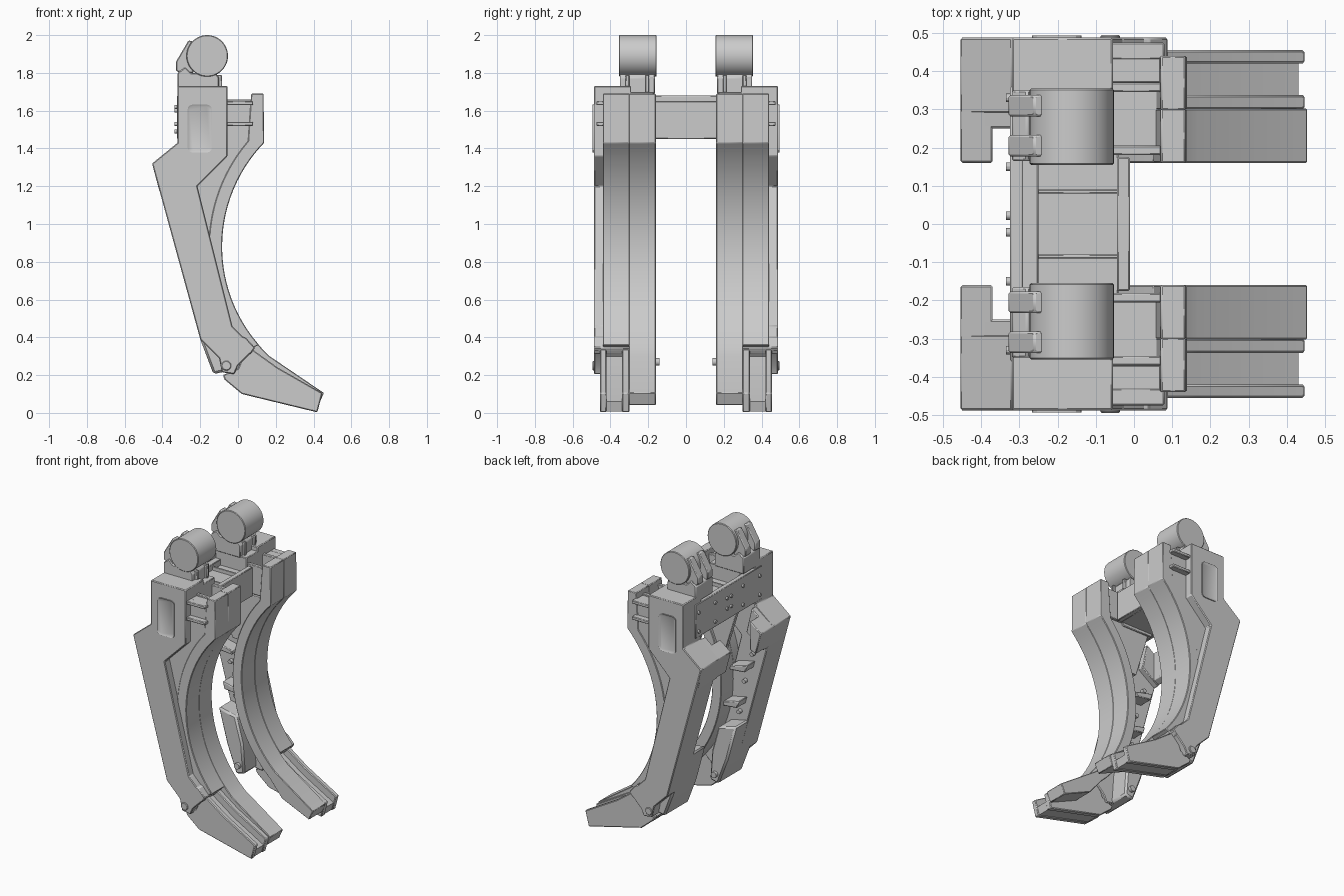
import bpy, bmesh, math
from mathutils import Matrix, Vector

if "Cube" in bpy.data.objects:
    bpy.data.objects.remove(bpy.data.objects["Cube"])


def finish(name, bm, bevel, mirror):
    bmesh.ops.recalc_face_normals(bm, faces=bm.faces)
    me = bpy.data.meshes.new(name)
    bm.to_mesh(me)
    bm.free()
    ob = bpy.data.objects.new(name, me)
    bpy.context.collection.objects.link(ob)
    bpy.ops.object.select_all(action='DESELECT')
    ob.select_set(True)
    bpy.context.view_layer.objects.active = ob
    bpy.ops.object.shade_smooth_by_angle(angle=math.radians(28))
    if bevel:
        b = ob.modifiers.new("bevel", 'BEVEL')
        b.width, b.segments, b.limit_method = bevel, 1, 'ANGLE'
        b.angle_limit = math.radians(30)
    if mirror:
        m = ob.modifiers.new("mirror", 'MIRROR')
        m.use_axis = (False, True, False)
        m.use_clip = False
        m.use_mirror_merge = False
    return ob


def prism(name, pts, y0, y1, bevel=0.005, mirror=True, inset=None):
    """Extrude an x-z outline from y0 to y1, mirrored to the other arm."""
    bm = bmesh.new()
    face = bm.faces.new([bm.verts.new((x, y0, z)) for x, z in pts])
    r = bmesh.ops.extrude_face_region(bm, geom=[face])
    vs = [g for g in r['geom'] if isinstance(g, bmesh.types.BMVert)]
    bmesh.ops.translate(bm, verts=vs, vec=(0, y1 - y0, 0))
    if inset:
        bmesh.ops.recalc_face_normals(bm, faces=bm.faces)
        cap = [f for f in bm.faces if all(abs(v.co.y - y1) < 1e-5 for v in f.verts)]
        bmesh.ops.inset_individual(bm, faces=cap, thickness=inset[0], depth=inset[1])
    return finish(name, bm, bevel, mirror)


def box(name, x, y, z, bevel=0.004, mirror=True):
    return prism(name, [(x[0], z[0]), (x[1], z[0]), (x[1], z[1]), (x[0], z[1])],
                 y[0], y[1], bevel, mirror)


def rod(name, a, b, r, seg=16, bevel=0.0):
    a, b = Vector(a), Vector(b)
    bm = bmesh.new()
    rot = (b - a).to_track_quat('Z', 'Y').to_matrix().to_4x4()
    bmesh.ops.create_cone(bm, cap_ends=True, segments=seg, radius1=r, radius2=r,
                          depth=(b - a).length,
                          matrix=Matrix.Translation((a + b) / 2) @ rot)
    return finish(name, bm, bevel, True)


# Outer arm housings
prism("arm_housing", [(-.32, 1.73), (-.055, 1.73), (-.055, 1.36), (-.215, 1.20),
                      (-.03, .46), (.055, .375), (.085, .335), (0, .25), (-.02, .205),
                      (-.085, .215), (-.10, .29), (-.2, .39), (-.455, 1.32), (-.32, 1.43)],
      .29, .488)
# Shoulder covers reaching inward behind the arms
prism("shoulder_lip", [(-.455, 1.32), (-.37, 1.385), (-.37, 1.19), (-.415, 1.17)], .16, .47)
prism("shoulder_cover", [(-.453, 1.32), (-.32, 1.425), (-.28, 1.25), (-.41, 1.16)], .25, .47)
# Lower inner blocks
prism("lower_block", [(-.265, .63), (-.13, .60), (-.08, .42), (-.065, .22),
                      (-.13, .205), (-.2, .39)], .16, .42, .012)
# Raised window frames on the outside
c = []
for cx, cz, a0 in ((-.165, 1.605, 0), (-.24, 1.605, 90), (-.24, 1.405, 180), (-.165, 1.405, 270)):
    for k in range(4):
        a = math.radians(a0 + 30 * k)
        c.append((cx + .027 * math.cos(a), cz + .027 * math.sin(a)))
prism("window_frame", c, .48, .494, 0, True, (.011, -.0055))


# Curved blades
def arc(r, z0, z1, n=26):
    out = []
    for i in range(n + 1):
        z = z0 + (z1 - z0) * i / n
        out.append((.707 - math.sqrt(r * r - (z - .88) ** 2), z))
    return out


front, back = arc(.792, 1.43, .30), arc(.862, 1.44, .24)
prism("curved_blade", [(.135, 1.69), *front, (.455, .105), (.425, .04), (.22, .13),
                       *back[::-1], (.07, 1.69)], .16, .302, .004)
front, back = arc(.791, 1.43, .36), arc(.861, 1.44, .33)
prism("blade_outer_half", [(.135, 1.69), *front, *back[::-1], (.07, 1.69)], .298, .44, .004)

# Web between arm and blade, with inner gusset
inner = arc(.85, 1.44, .62, 12)
prism("blade_web", [(-.07, 1.65), (.08, 1.65), *inner, (-.16, .62), (-.26, 1.2), (-.07, 1.40)],
      .37, .435, .003)
prism("inner_gusset", [(-.27, 1.45), (.08, 1.45), *arc(.85, 1.44, 1.12, 6), (-.17, 1.12)],
      .18, .21, .003)
box("web_floor", (-.07, .08), (.18, .37), (1.46, 1.52))
box("web_rib", (-.07, .08), (.18, .205), (1.5, 1.66))
box("web_rib_middle", (-.07, .08), (.345, .37), (1.5, 1.66))
for z in (1.64, 1.53):
    box("side_rail", (-.07, .08), (.43, .475), (z - .011, z + .011), .004)

# Claws: two rails with a channel between
claw = [(.05, .355), (.21, .24), (.447, .105), (.42, .003), (.02, .10),
        (-.07, .175), (-.08, .20), (0, .235)]
prism("claw_outer_rail", claw, .42, .455)
prism("claw_inner_rail", claw, .30, .338)
prism("claw_channel", [(.03, .31), (.20, .19), (.43, .06), (.415, .008), (.02, .105),
                       (-.06, .18)], .33, .43, 0)
prism("claw_clamp", [(.04, .40), (.09, .345), (.065, .31), (-.03, .33), (-.03, .42)], .295, .488)
rod("claw_pin", (-.062, .40, .25), (-.062, .495, .25), .026, 20, .004)
rod("claw_pin_inner", (-.11, .14, .27), (-.11, .2, .27), .02, 16)

# Steps and bolts on the inner arm faces
for x, z in ((-.26, 1.02), (-.20, .76)):
    prism("inner_step", [(x - .06, z + .03), (x + .07, z), (x + .075, z - .03),
                         (x - .045, z - .02)], .20, .30)
for x, z in ((-.31, 1.10), (-.25, .90), (-.21, .68)):
    rod("inner_bolt", (x, .265, z), (x, .30, z), .014, 12)

# Inner mounts and cross beam
box("inner_mount", (-.29, -.055), (.17, .36), (1.43, 1.70))
box("back_plate", (-.324, -.29), (-.36, .36), (1.45, 1.68), .004, False)
box("back_plate_step", (-.295, -.25), (-.2, .2), (1.45, 1.64), .004, False)
box("beam_floor", (-.26, -.04), (-.2, .2), (1.45, 1.60), .004, False)
box("beam_front", (-.045, -.01), (-.175, .175), (1.45, 1.65), .004, False)
box("beam_rib", (-.26, -.04), (.08, .09), (1.59, 1.625), .002)
for y, z in ((.022, 1.60), (.022, 1.53), (.33, 1.62), (.33, 1.49), (.15, 1.62), (.15, 1.49)):
    rod("plate_bolt", (-.30, y, z), (-.335, y, z), .011, 12)

# Top cylinders on hinged mounts
rod("top_cylinder", (-.163, .155, 1.89), (-.163, .355, 1.89), .11, 48, .004)
prism("cylinder_base", [(-.32, 1.69), (-.10, 1.69), (-.10, 1.775), (-.12, 1.80),
                        (-.25, 1.80), (-.28, 1.83), (-.32, 1.80)], .165, .35)
for y in (.205, .31):
    prism("hinge_lug", [(-.328, 1.81), (-.328, 1.86), (-.262, 1.972), (-.235, 1.965),
                        (-.235, 1.80), (-.30, 1.80)], y - .028, y + .028)
    box("cylinder_rib", (-.12, -.085), (y - .01, y + .01), (1.69, 1.79))
